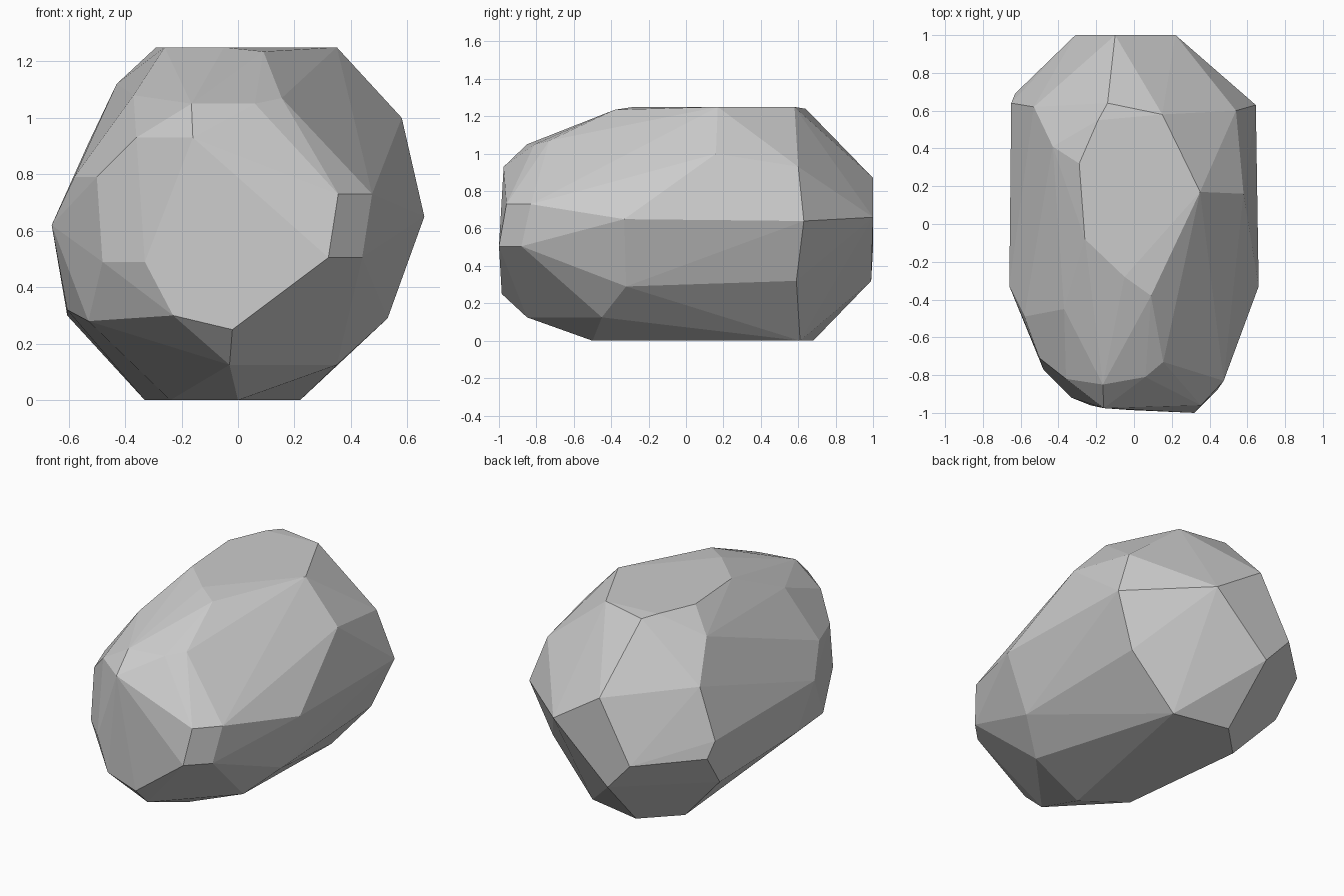
import bpy, bmesh

# Rock corners, grouped by region; (x, y, z)
top = [(.35, .17, 1.25), (.09, -.38, 1.235), (-.05, -.28, 1.25), (-.26, -.08, 1.25),
       (-.29, .32, 1.25), (-.19, .55, 1.25), (-.14, .64, 1.24), (.15, .58, 1.25)]
front = [(.355, -.96, .73), (.475, -.83, .73), (.32, -1, .505), (.44, -.88, .505),
         (-.02, -.985, .25), (-.23, -.96, .30), (-.33, -.92, .49), (-.48, -.77, .49),
         (-.16, -.975, .93), (-.36, -.82, .93), (-.165, -.85, 1.05), (.06, -.81, 1.05),
         (.155, -.73, 1.07), (-.03, -.85, .125)]
left = [(-.5, -.71, .79), (-.58, -.49, .79), (-.37, -.45, 1.08), (-.66, -.33, .62),
        (-.43, .41, 1.12), (-.53, .62, .91), (-.65, .64, .61), (-.63, .69, .51),
        (-.605, .53, .30), (-.605, -.24, .32), (-.53, -.6, .28)]
right = [(.66, -.33, .65), (.645, .63, .64), (.58, .16, 1.0), (.54, .6, .93),
         (.51, .59, .32), (.53, -.32, .29)]
back = [(-.31, 1, .495), (-.1, 1, .87), (.22, 1, .66), (-.15, .99, .32)]
bottom = [(-.13, .68, 0), (-.33, .48, 0), (.22, .61, 0), (-.24, -.32, 0),
          (0, -.5, 0), (.35, -.45, .125)]

# Rock body: faceted convex shell around the corners
bm = bmesh.new()
for p in top + front + left + right + back + bottom:
    bm.verts.new(p)
hull = bmesh.ops.convex_hull(bm, input=bm.verts[:])
bmesh.ops.delete(bm, geom=[v for v in bm.verts if not v.link_faces], context='VERTS')
bmesh.ops.recalc_face_normals(bm, faces=bm.faces[:])

# Merge nearly coplanar triangles into broad chiselled facets
bmesh.ops.dissolve_limit(bm, angle_limit=0.05, verts=bm.verts[:], edges=bm.edges[:])

mesh = bpy.data.meshes.new("rock")
bm.to_mesh(mesh)
bm.free()
rock = bpy.data.objects.new("rock", mesh)
bpy.context.collection.objects.link(rock)
